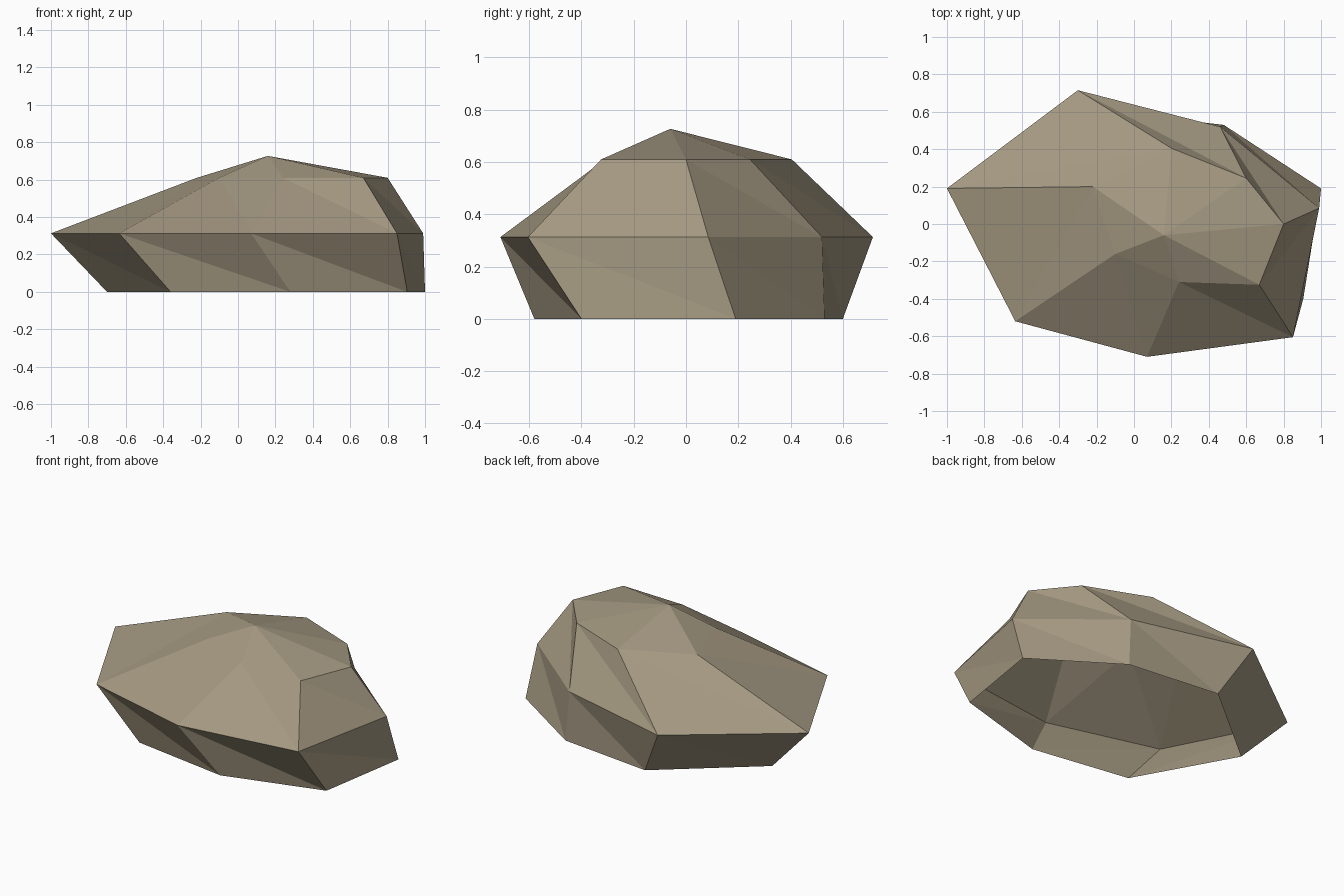
import bpy
import bmesh

default_cube = bpy.data.objects.get("Cube")
if default_cube:
    bpy.data.objects.remove(default_cube, do_unlink=True)


def flat_material(name, colour):
    material = bpy.data.materials.new(name)
    material.use_nodes = True
    material.diffuse_color = colour
    shader = material.node_tree.nodes["Principled BSDF"]
    shader.inputs["Base Color"].default_value = colour
    shader.inputs["Roughness"].default_value = 1.0
    return material


def add_ring(bm, outline, height):
    return [bm.verts.new((x, y, height)) for x, y in outline]


def bridge(bm, lower, upper):
    """Join two rings with triangles, split from lower left to upper right."""
    count = len(lower)
    for i in range(count):
        j = (i + 1) % count
        yield bm.faces.new((lower[i], lower[j], upper[i]))
        yield bm.faces.new((lower[j], upper[j], upper[i]))


# Seven-sided outlines, anticlockwise from the +x side
ground_outline = [(1.0, .19), (.48, .53), (-.13, .6), (-.7, .13),
                  (-.36, -.48), (.28, -.58), (.905, -.4)]
girth_outline = [(.99, .085), (.46, .52), (-.3, .715), (-1.0, .19),
                 (-.635, -.52), (.07, -.71), (.85, -.605)]
shoulder_outline = [(.8, 0), (.6, .245), (.2, .405), (-.22, .2),
                    (-.1, -.16), (.24, -.31), (.67, -.325)]

# Rock shell: two faceted bands and a shallow peak, open underneath
bm = bmesh.new()
ground = add_ring(bm, ground_outline, 0)
girth = add_ring(bm, girth_outline, .313)
shoulder = add_ring(bm, shoulder_outline, .61)
peak = bm.verts.new((.16, -.06, .727))

list(bridge(bm, ground, girth))
list(bridge(bm, girth, shoulder))
for i, corner in enumerate(shoulder):
    bm.faces.new((corner, shoulder[(i + 1) % len(shoulder)], peak))

for face in bm.faces:
    face.smooth = False
bm.normal_update()

mesh = bpy.data.meshes.new("rock")
bm.to_mesh(mesh)
bm.free()
mesh.materials.append(flat_material("warm grey stone", (.37, .315, .22, 1)))
rock = bpy.data.objects.new("rock", mesh)
bpy.context.collection.objects.link(rock)
